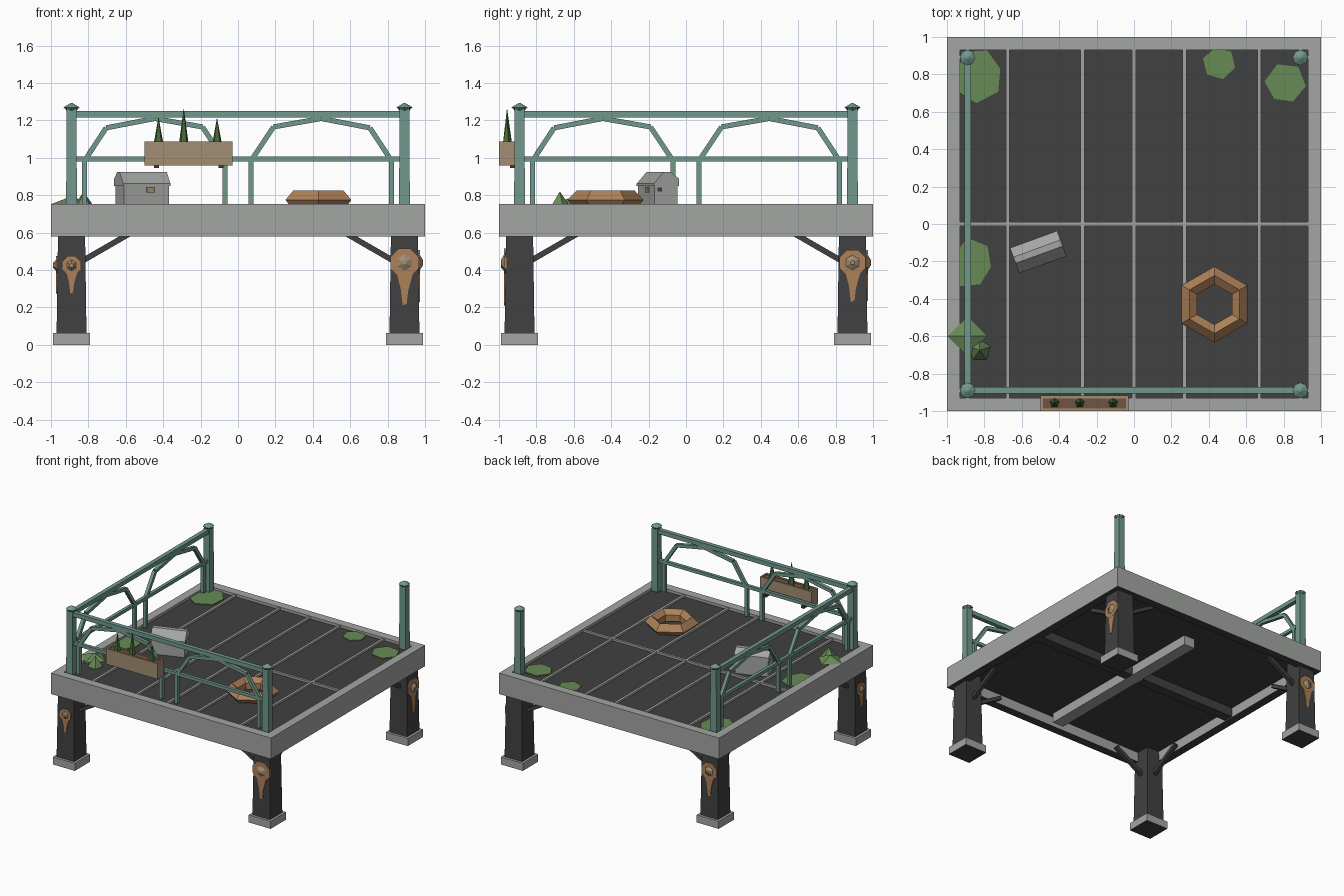
import bpy, bmesh, math, random
from mathutils import Vector, Matrix

random.seed(4)
cube = bpy.data.objects.get("Cube")
if cube:
    bpy.data.objects.remove(cube, do_unlink=True)


def material(name, r, g, b):
    m = bpy.data.materials.new(name)
    m.use_nodes = True
    m.diffuse_color = (r, g, b, 1)
    m.node_tree.nodes["Principled BSDF"].inputs["Base Color"].default_value = (r, g, b, 1)
    return m


GREY = material("concrete grey", .37, .38, .37)
DARK = material("charcoal", .052, .052, .052)
TEAL = material("painted teal", .165, .315, .265)
MOSS = material("moss green", .135, .26, .09)
PINE = material("shrub green", .06, .14, .04)
WOOD = material("tan wood", .36, .27, .17)
RUST = material("rust orange", .42, .22, .1)
SOIL = material("soil brown", .16, .09, .055)


def finish(name, bm, mats, matrix=None, under=False):
    """Turn a bmesh into an object; under=True gives downward faces the second material."""
    bmesh.ops.recalc_face_normals(bm, faces=bm.faces)
    if under:
        for f in bm.faces:
            f.material_index = int(f.normal.z < -.9)
    me = bpy.data.meshes.new(name)
    bm.to_mesh(me)
    bm.free()
    for m in mats:
        me.materials.append(m)
    ob = bpy.data.objects.new(name, me)
    bpy.context.collection.objects.link(ob)
    if matrix:
        ob.matrix_world = matrix
    return ob


def box(name, mat, x, y, z, under=None, matrix=None, taper=1):
    """Box from ranges, with the top optionally tapered."""
    bm = bmesh.new()
    bmesh.ops.create_cube(bm, size=1)
    mid = [(r[0] + r[1]) / 2 for r in (x, y, z)]
    size = [r[1] - r[0] for r in (x, y, z)]
    for v in bm.verts:
        t = taper if v.co.z > 0 else 1
        v.co = Vector((v.co.x * size[0] * t, v.co.y * size[1] * t, v.co.z * size[2])) + Vector(mid)
    return finish(name, bm, [mat] + ([under] if under else []), matrix, bool(under))


def bar(name, mat, p, q, width):
    """Square bar between two points."""
    p, q = Vector(p), Vector(q)
    d = q - p
    m = Matrix.Translation((p + q) / 2) @ d.to_track_quat('X', 'Z').to_matrix().to_4x4()
    h, w = d.length / 2, width / 2
    return box(name, mat, (-h, h), (-w, w), (-w, w), matrix=m)


def prism(name, mat, pts, depth, matrix=None):
    """Flat 3D outline pushed along a vector."""
    bm = bmesh.new()
    f = bm.faces.new([bm.verts.new(p) for p in pts])
    ext = bmesh.ops.extrude_face_region(bm, geom=[f])
    bmesh.ops.translate(bm, vec=depth, verts=[g for g in ext["geom"] if isinstance(g, bmesh.types.BMVert)])
    if len(bm.faces) == len(pts) + 1:
        bm.faces.new([v for v in bm.verts][:len(pts)])
    return finish(name, bm, [mat], matrix)


def cone(name, mat, loc, r1, r2, h, sides, matrix=None):
    bm = bmesh.new()
    bmesh.ops.create_cone(bm, cap_ends=True, segments=sides, radius1=r1, radius2=r2, depth=h)
    bmesh.ops.translate(bm, vec=(0, 0, h / 2), verts=bm.verts)
    return finish(name, bm, [mat], Matrix.Translation(loc) @ (matrix or Matrix()))


# Slab frame, deck, dividers and beams beneath
for s in (-1, 1):
    a, b = sorted((s, s * .93))
    box("slab_edge_long", GREY, (-1, 1), (a, b), (.58, .752), DARK)
    box("slab_edge_side", GREY, (a, b), (-.93, .93), (.58, .752), DARK)
box("deck", DARK, (-.93, .93), (-.93, .93), (.66, .73))
for x in (-.675, -.275, 0, .27, .67):
    box("deck_divider", GREY, (x - .01, x + .01), (-.93, .93), (.725, .746))
box("cross_divider", GREY, (-.93, .93), (-.01, .01), (.725, .747))
box("under_beam_cross", DARK, (-.93, .93), (-.04, .04), (.585, .67))
box("under_beam_light", GREY, (-.05, .05), (-.89, .65), (.582, .67))

# Corner legs with footings, braces, posts and caps
C = .89
for sx in (-1, 1):
    for sy in (-1, 1):
        x, y = sx * C, sy * C
        side = "left" if sx > 0 else "right"
        end = ("front_" if sy < 0 else "back_") + side
        box(end + "_footing", GREY, (x - .1, x + .1), (y - .1, y + .1), (0, .062), DARK)
        m = Matrix.Translation((x, y, .06))
        box(end + "_leg", DARK, (-.08, .08), (-.08, .08), (0, .61), matrix=m, taper=.89)
        bar(end + "_brace_x", DARK, (sx * .83, y, .45), (sx * .57, y, .6), .03)
        bar(end + "_brace_y", DARK, (x, sy * .83, .45), (x, sy * .57, .6), .03)
        m = Matrix.Translation((x, y, .74))
        box(end + "_post", TEAL, (-.029, .029), (-.029, .029), (0, .53), matrix=m, taper=.9)
        cone(end + "_cap_lower", TEAL, (x, y, 1.25), .025, .042, .02, 8)
        cone(end + "_cap_upper", TEAL, (x, y, 1.27), .042, .006, .022, 8)

# Railings on the front and right edges, each with two arches
ARCH = [(.07, .75), (.07, .985), (.19, 1.165), (.445, 1.21), (.705, 1.16), (.82, .985), (.82, .75)]
for edge in ("front", "right"):
    def at(u, z):
        return (u, -C, z) if edge == "front" else (-C, u, z)
    bar(edge + "_top_rail", TEAL, at(-C, 1.233), at(C, 1.233), .035)
    bar(edge + "_middle_rail", TEAL, at(-C, .993), at(C, .993), .026)
    for s in (-1, 1):
        for (u0, z0), (u1, z1) in zip(ARCH, ARCH[1:]):
            bar(edge + "_arch", TEAL, at(s * u0, z0), at(s * u1, z1), .027)

# Rust stains with bolt heads: leg, facing angle, size
for sx, sy, turn, k in ((1, -1, 0, 1), (-1, -1, 0, .66), (-1, -1, -90, .66), (1, 1, 90, .92), (-1, 1, 180, .9)):
    m = Matrix.Translation((sx * C, sy * C, .44 if k > .8 else .425)) @ Matrix.Rotation(math.radians(turn), 4, 'Z')
    ring = [math.radians(22.5 + 45 * i) for i in range(8)]
    prism("rust_stain", RUST, [(math.cos(a) * .082 * k, -.07, math.sin(a) * .08 * k) for a in ring], (0, -.013, 0), m)
    drip = [(-.04, -.06), (.045, -.06), (.02, -.15), (.012, -.22), (-.01, -.23), (-.02, -.14)]
    prism("rust_drip", RUST, [(u * k, -.07, v * k) for u, v in drip], (0, -.012, 0), m)
    cone("bolt_head", WOOD, (0, 0, 0), .045 * k, .012, .018, 6,
         m @ Matrix.Translation((0, -.082, 0)) @ Matrix.Rotation(math.pi / 2, 4, 'X'))

# Hanging planter box with shrubs
for y in (-1, -.932):
    box("planter_wall", WOOD, (-.5, -.03), (y, y + .014), (.96, 1.088))
for x in (-.5, -.044):
    box("planter_end", WOOD, (x, x + .014), (-.987, -.93), (.96, 1.088))
box("planter_soil", SOIL, (-.488, -.042), (-.99, -.928), (.961, 1.08))
for x in (-.435, -.09):
    box("planter_bracket", DARK, (x - .013, x + .013), (-.94, -.89), (.945, .965))
for x, h in ((-.425, .14), (-.29, .185), (-.112, .135)):
    cone("planter_shrub", PINE, (x, -.957, 1.075), .027, .001, h, 5)

# Storage chest, turned on the deck
chest = Matrix.Translation((-.512, -.15, 0)) @ Matrix.Rotation(math.radians(20), 4, 'Z')
box("chest_body", GREY, (-.128, .128), (-.066, .066), (.73, .852), matrix=chest)
lid = [(-.072, .85), (-.072, .862), (-.015, .925), (.02, .925), (.072, .888), (.072, .85)]
prism("chest_lid", GREY, [(-.134, y, z) for y, z in lid], (.268, 0, 0), chest)
box("chest_latch", WOOD, (-.0, .045), (-.074, -.06), (.815, .843), matrix=chest)
box("chest_handle", DARK, (.12, .133), (-.05, -.025), (.82, .84), matrix=chest)

# Six-sided ring seat
bm = bmesh.new()
section = [(.172, .738), (.203, .775), (.155, .825), (.108, .79), (.108, .738)]
rings = []
for i in range(6):
    a = math.radians(90 + 60 * i)
    rings.append([bm.verts.new((r * math.cos(a), r * math.sin(a), z)) for r, z in section])
for i in range(6):
    p, q = rings[i], rings[(i + 1) % 6]
    for j in range(5):
        k = (j + 1) % 5
        bm.faces.new((p[j], p[k], q[k], q[j]))
finish("ring_seat", bm, [RUST], Matrix.Translation((.43, -.43, 0)))

# Flat moss patches and pointed clumps
for x, y, r, n in ((-.845, .8, .145, 7), (.455, .86, .095, 6), (.81, .75, .108, 6), (-.885, -.21, .13, 7)):
    spin = random.random()
    pts = []
    for i in range(n):
        a = spin + math.tau * i / n
        d = r * random.uniform(.9, 1.08)
        pts.append((min(.94, max(-.94, x + d * math.cos(a))), min(.94, max(-.94, y + d * math.sin(a))), .728))
    prism("moss_patch", MOSS, pts, (0, 0, .009))
cone("moss_clump_large", MOSS, (-.89, -.6, .753), .108, .002, .04, 4)
cone("moss_clump_small", MOSS, (-.825, -.675, .735), .06, .002, .082, 5)
